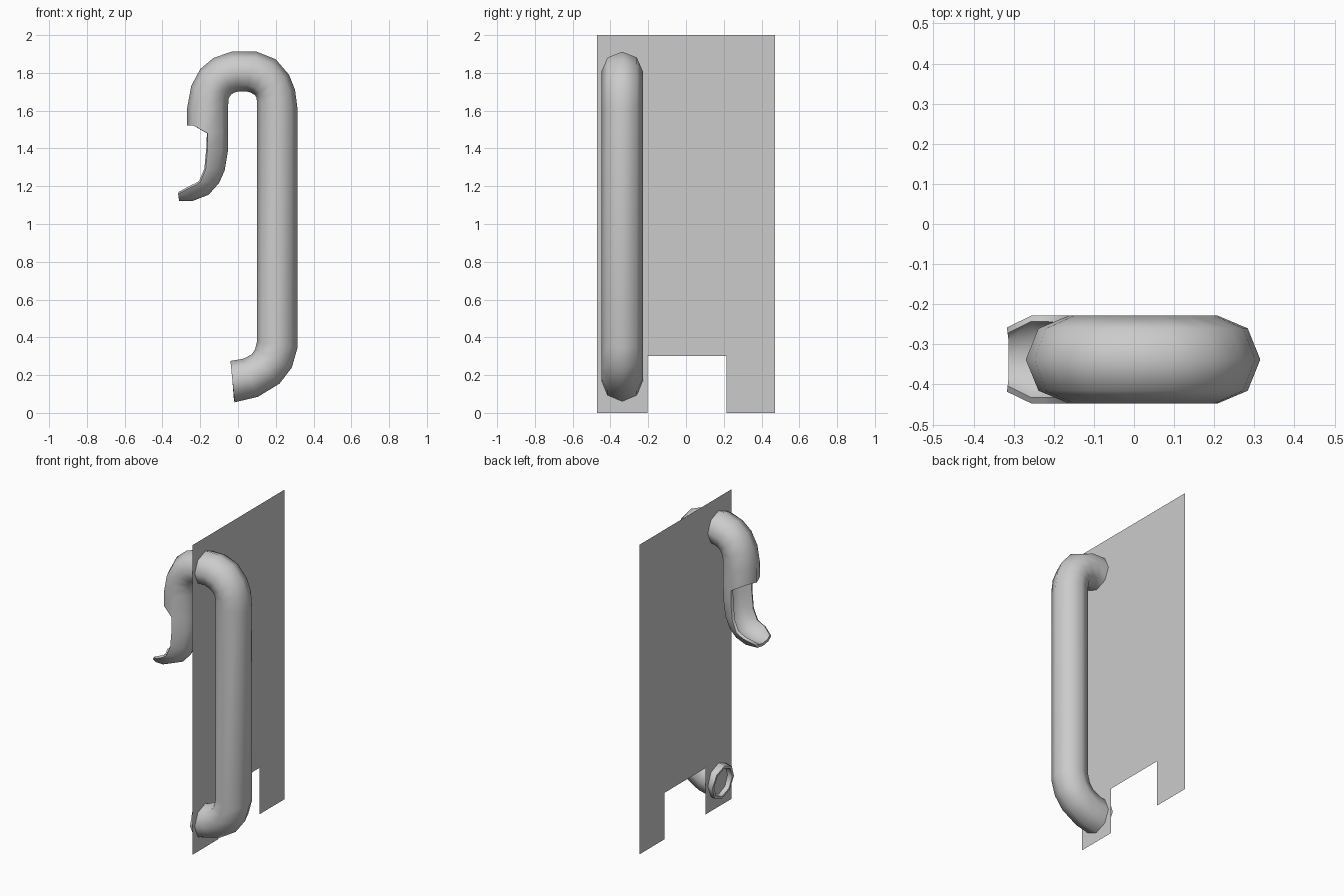
import bpy, math

if "Cube" in bpy.data.objects:
    bpy.data.objects.remove(bpy.data.objects["Cube"])

CY, R, N = -0.338, 0.11, 8


def make_object(name, verts, faces):
    mesh = bpy.data.meshes.new(name)
    mesh.from_pydata(verts, [], faces)
    mesh.update()
    ob = bpy.data.objects.new(name, mesh)
    bpy.context.collection.objects.link(ob)
    return ob


def ring(outer, inner, half_y=R):
    """Octagonal section spanning two points of the xz profile."""
    cx, cz = (outer[0] + inner[0]) / 2, (outer[1] + inner[1]) / 2
    pts = []
    for k in range(N):
        a = 2 * math.pi * k / N
        c = math.cos(a)
        pts.append([cx + (outer[0] - cx) * c, CY + half_y * math.sin(a),
                    cz + (outer[1] - cz) * c])
    return pts


# Thin back sheet with a notch in its lower edge
sheet = [(-.47, 0), (-.205, 0), (-.205, .3), (.215, .3),
         (.215, 0), (.47, 0), (.47, 2), (-.47, 2)]
make_object("back_sheet", [(0.004, y, z) for y, z in sheet], [tuple(range(8))])

# Closed tube sections: (outer point, inner point), from the foot to the mouth
tube = [((-.018, .056), (-.04, .275)), ((.105, .085), (.03, .287)),
        ((.22, .155), (.073, .31)), ((.285, .24), (.09, .335)),
        ((.315, .345), (.1, .375)), ((.315, 1.61), (.1, 1.65)),
        ((.302, 1.71), (.098, 1.67)), ((.27, 1.79), (.088, 1.684)),
        ((.2, 1.872), (.068, 1.695)), ((.1, 1.912), (.045, 1.702)),
        ((-.035, 1.912), (.005, 1.702)), ((-.13, 1.879), (-.022, 1.695)),
        ((-.2, 1.82), (-.038, 1.684)), ((-.248, 1.73), (-.049, 1.665)),
        ((-.27, 1.61), (-.052, 1.63)), ((-.27, 1.48), (-.052, 1.48))]
rings = [ring(o, i) for o, i in tube]
for k in (0, 1, 7):          # raised lip of the mouth cut
    rings[-1][k][2] = 1.522
full = len(rings)

# Open half-pipe chute sections: (rim point, inner point, half width)
chute = [((-.161, 1.4), (-.053, 1.39), R), ((-.171, 1.29), (-.07, 1.285), R),
         ((-.2, 1.222), (-.1, 1.217), R), ((-.225, 1.205), (-.155, 1.155), R),
         ((-.255, 1.192), (-.24, 1.122), R), ((-.317, 1.158), (-.312, 1.122), .08)]
for c, i, w in chute:
    rings.append(ring((2 * c[0] - i[0], 2 * c[1] - i[1]), i, w))

verts, faces, index = [], [], {}
for j, sec in enumerate(rings):
    for k in range(N):
        if j < full or 2 <= k <= 6:
            index[j, k] = len(verts)
            verts.append(tuple(sec[k]))
for j in range(len(rings) - 1):
    for k in range(N):
        n = (k + 1) % N
        keys = [(j, k), (j, n), (j + 1, n), (j + 1, k)]
        if all(q in index for q in keys):
            faces.append([index[q] for q in keys])

# Bent spout pipe with wall thickness
pipe = make_object("spout_pipe", verts, faces)
wall = pipe.modifiers.new("wall", 'SOLIDIFY')
wall.thickness = 0.018
wall.offset = -1
bpy.context.view_layer.objects.active = pipe
pipe.select_set(True)
bpy.ops.object.modifier_apply(modifier=wall.name)
bpy.ops.object.shade_smooth_by_angle(angle=math.radians(60))
